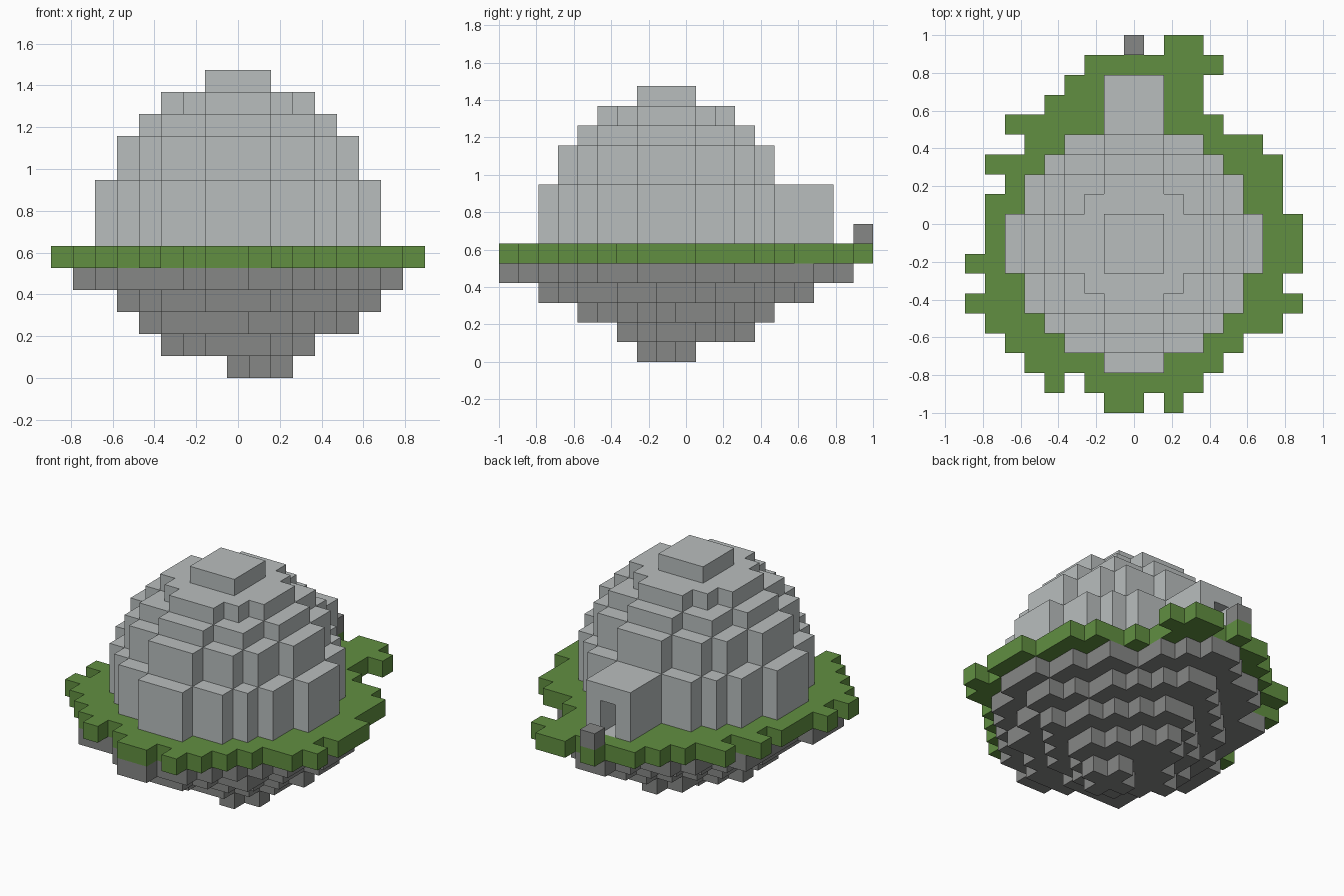
import bpy
import bmesh
from mathutils import Vector

if "Cube" in bpy.data.objects:
    bpy.data.objects.remove(bpy.data.objects["Cube"], do_unlink=True)

CELL = 2 / 19
CORNER = Vector((-8.5, -9.5, 0))   # grid origin, in cells


def make_material(name, rgb):
    mat = bpy.data.materials.new(name)
    mat.use_nodes = True
    mat.diffuse_color = (*rgb, 1)
    mat.node_tree.nodes["Principled BSDF"].inputs["Base Color"].default_value = (*rgb, 1)
    return mat


def span_layer(level, first_row, spans):
    """Cells of one level, each row filled from its first to its last column."""
    return {(i, first_row + r, level)
            for r, (a, b) in enumerate(spans) for i in range(a, b + 1)}


def box(columns, rows, levels):
    return {(i, j, k) for i in columns for j in rows for k in levels}


def build_blocks(name, cells, mat):
    """Outer skin of a set of grid cells, with coplanar faces merged."""
    bm = bmesh.new()
    corners = {}

    def vert(p):
        key = tuple(p)
        if key not in corners:
            corners[key] = bm.verts.new((Vector(p) + CORNER) * CELL)
        return corners[key]

    for cell in sorted(cells):
        for axis in range(3):
            u, v = (axis + 1) % 3, (axis + 2) % 3
            for side in (0, 1):
                beyond = list(cell)
                beyond[axis] += 2 * side - 1
                if tuple(beyond) in cells:
                    continue
                ring = []
                for du, dv in ((0, 0), (1, 0), (1, 1), (0, 1)):
                    p = list(cell)
                    p[axis] += side
                    p[u] += du
                    p[v] += dv
                    ring.append(vert(p))
                bm.faces.new(ring if side else ring[::-1])
    bmesh.ops.dissolve_limit(bm, angle_limit=0.01, verts=bm.verts[:], edges=bm.edges[:])
    mesh = bpy.data.meshes.new(name)
    bm.to_mesh(mesh)
    bm.free()
    mesh.materials.append(mat)
    obj = bpy.data.objects.new(name, mesh)
    bpy.context.collection.objects.link(obj)
    return obj


pale_stone = make_material("pale_stone", (0.485, 0.515, 0.515))
dark_stone = make_material("dark_stone", (0.238, 0.242, 0.236))
grass_green = make_material("grass_green", (0.12, 0.275, 0.053))

# Stepped dome: stacked discs, half width of each row by distance from the middle
discs = [
    (range(6, 9), [6, 6, 5, 5, 4, 3, 1]),
    (range(9, 11), [5, 5, 4, 4, 3, 1]),
    (range(11, 12), [4, 4, 3, 3, 1]),
    (range(12, 13), [3, 3, 2, 1]),
    (range(13, 14), [1, 1]),
]
dome = set()
for levels, widths in discs:
    for d, w in enumerate(widths):
        for row in (8 - d, 8 + d):
            dome |= box(range(8 - w, 9 + w), (row,), levels)

# Porch at the back with a doorway passage and its stone floor
passage = range(10, 17)
floor = box((8,), passage, (5,))
dome |= box(range(7, 10), range(13, 17), range(6, 9))
dome -= box((8,), passage, (6, 7))
build_blocks("dome_with_porch", dome | floor, pale_stone)

# Ragged grass slab
grass = span_layer(5, 0, [
    (7, 8), (6, 11), (3, 12), (2, 13), (1, 15), (0, 16), (1, 15), (0, 16), (1, 16), (1, 16),
    (1, 15), (2, 15), (1, 15), (3, 14), (2, 12), (4, 11), (5, 11), (6, 12), (10, 11)])
grass |= {(10, 0, 5), (4, 1, 5), (8, 18, 5)}
build_blocks("grass_slab", grass - floor, grass_green)

# Rock underside, narrowing downwards
rock = span_layer(4, 0, [
    (7, 8), (6, 10), (3, 11), (3, 12), (2, 13), (1, 14), (1, 14), (1, 15), (2, 15),
    (2, 15), (2, 14), (2, 14), (2, 13), (4, 13), (4, 11), (5, 11), (7, 10), (8, 9)])
rock |= span_layer(3, 2, [
    (7, 9), (5, 10), (5, 12), (4, 12), (3, 13), (3, 13), (3, 14),
    (3, 14), (4, 13), (4, 12), (5, 12), (6, 11), (7, 10), (8, 9)])
rock |= span_layer(2, 4, [
    (5, 8), (5, 10), (5, 11), (4, 12), (4, 13), (5, 12), (5, 12), (6, 11), (7, 10), (8, 9)])
rock |= span_layer(1, 6, [(7, 9), (6, 10), (5, 11), (6, 11), (7, 10), (7, 9), (8, 8)])
rock |= span_layer(0, 7, [(9, 9), (8, 10), (9, 9)])
build_blocks("rock_underside", rock, dark_stone)

# Single stone block on the grass behind the porch
build_blocks("stone_post", {(8, 18, 6)}, dark_stone)
